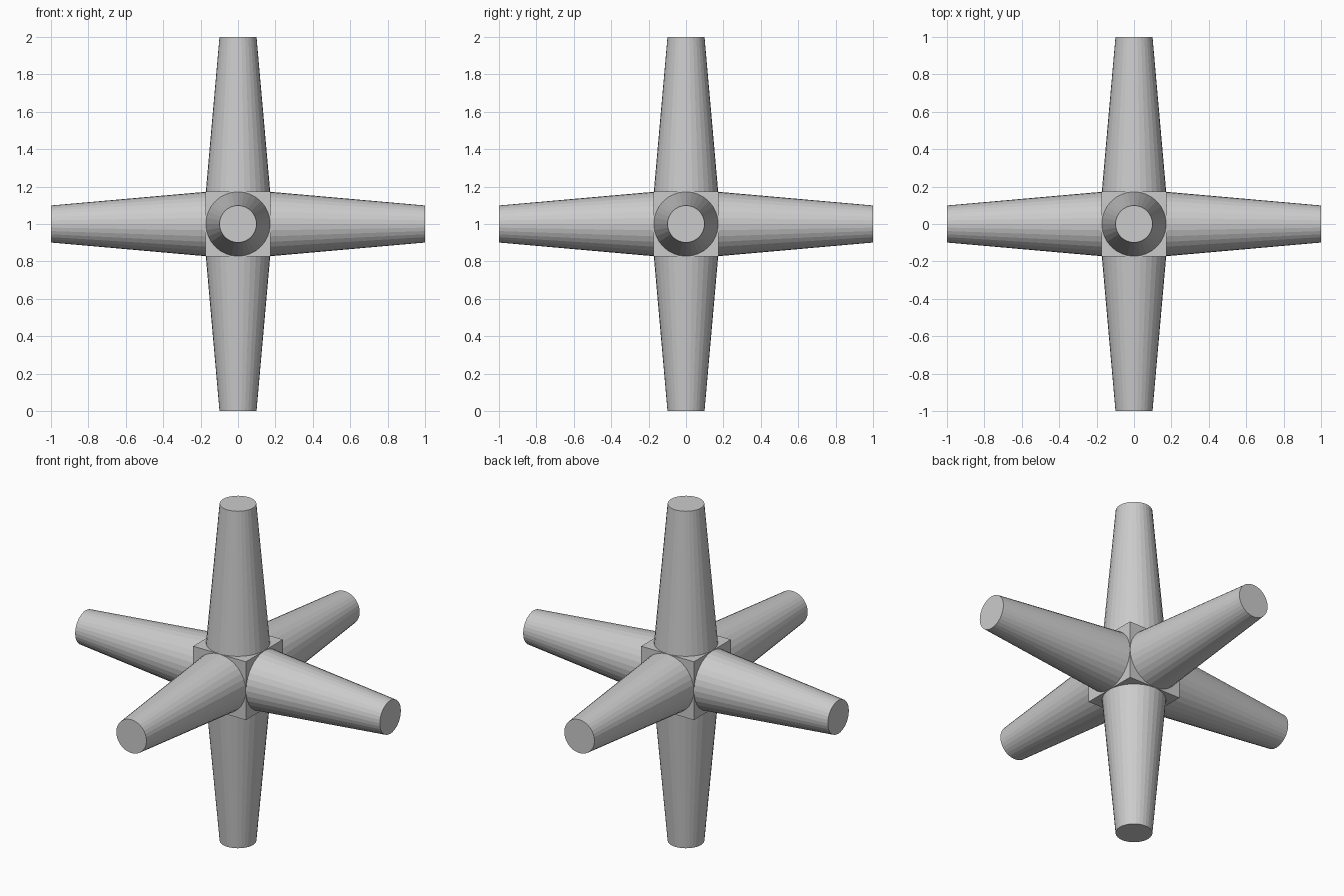
import bpy
from mathutils import Vector

if "Cube" in bpy.data.objects:
    bpy.data.objects.remove(bpy.data.objects["Cube"])

CENTRE = Vector((0, 0, 1))
HALF = 0.173      # half width of the hub cube
BASE_R = 0.172    # arm radius where it meets the hub
TIP_R = 0.099     # arm radius at the tip

# Central hub cube
bpy.ops.mesh.primitive_cube_add(size=2 * HALF, location=CENTRE)
bpy.context.object.name = "hub"


def add_arm(name, direction):
    """Tapered round arm from a hub face out to one unit from the centre."""
    d = Vector(direction)
    bpy.ops.mesh.primitive_cone_add(
        vertices=32, radius1=BASE_R, radius2=TIP_R, depth=1 - HALF,
        location=CENTRE + d * (1 + HALF) / 2,
        rotation=d.to_track_quat('Z', 'Y').to_euler())
    bpy.context.object.name = name


# Six arms, one per hub face
arms = {
    "right_arm": (1, 0, 0), "left_arm": (-1, 0, 0),
    "back_arm": (0, 1, 0), "front_arm": (0, -1, 0),
    "top_arm": (0, 0, 1), "bottom_arm": (0, 0, -1),
}
for name, direction in arms.items():
    add_arm(name, direction)
